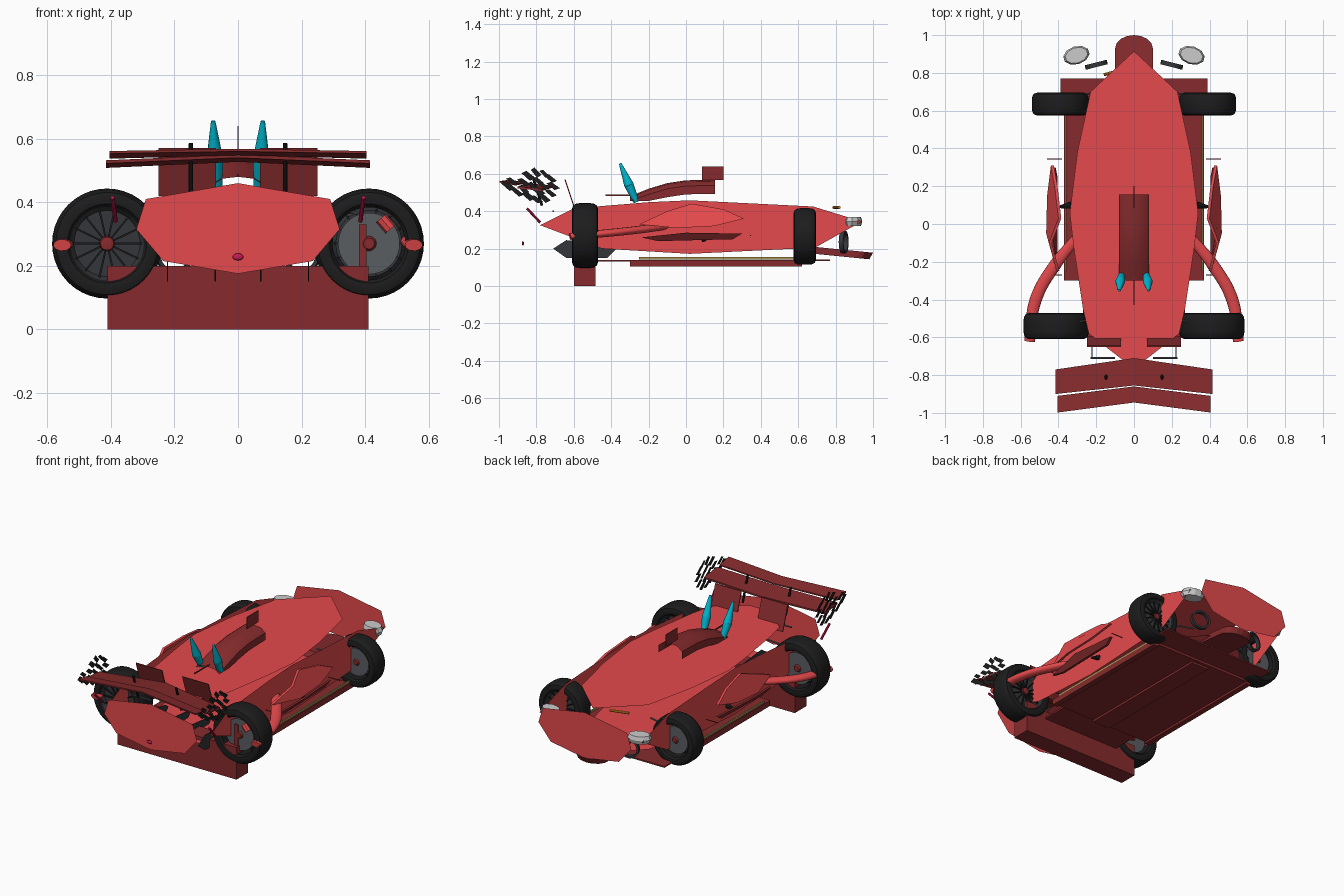
import bpy, bmesh, math, random
from mathutils import Vector, Matrix

if "Cube" in bpy.data.objects:
    bpy.data.objects.remove(bpy.data.objects["Cube"])
random.seed(4)

def material(name, r, g, b):
    m = bpy.data.materials.new(name)
    m.diffuse_color = (r, g, b, 1)
    m.use_nodes = True
    m.node_tree.nodes["Principled BSDF"].inputs["Base Color"].default_value = m.diffuse_color
    return m

RED = material("bright_red", .78, .067, .072)
DARK = material("dark_red", .24, .024, .026)
BLACK = material("black", .012, .012, .013)
CARBON = material("carbon", .035, .037, .042)
STEEL = material("steel", .1, .11, .12)
CYAN = material("cyan", .0, .48, .64)
GOLD = material("gold", .42, .3, .1)
ORANGE = material("orange", .75, .25, .02)
GREY = material("light_grey", .55, .55, .55)
LAMP = material("lamp_red", .6, .01, .08)

def finish(name, bm, mat, mirror=False, smooth=False):
    bmesh.ops.recalc_face_normals(bm, faces=bm.faces)
    me = bpy.data.meshes.new(name)
    bm.to_mesh(me)
    bm.free()
    ob = bpy.data.objects.new(name, me)
    bpy.context.collection.objects.link(ob)
    me.materials.append(mat)
    if mirror:
        ob.modifiers.new("mirror", 'MIRROR')
    if smooth:
        bpy.context.view_layer.objects.active = ob
        ob.select_set(True)
        bpy.ops.object.shade_smooth_by_angle(angle=math.radians(35))
        ob.select_set(False)
    return ob

def prism(name, pts, vec, mat, mirror=False):
    """Polygon, extruded by vec (None leaves a flat sheet)."""
    bm = bmesh.new()
    f = bm.faces.new([bm.verts.new(p) for p in pts])
    if vec:
        r = bmesh.ops.extrude_face_region(bm, geom=[f], use_keep_orig=True)
        bmesh.ops.translate(bm, vec=vec, verts=[v for v in r['geom'] if isinstance(v, bmesh.types.BMVert)])
    return finish(name, bm, mat, mirror)

def box(name, x, y, z, mat, mirror=False):
    return prism(name, [(x[0], y[0], z[0]), (x[1], y[0], z[0]), (x[1], y[1], z[0]), (x[0], y[1], z[0])],
                 (0, 0, z[1] - z[0]), mat, mirror)

def lathe(name, profile, centre, mat, n=40):
    """Spin (radius, offset) pairs about an axis along y."""
    bm = bmesh.new()
    vs = [bm.verts.new((r, a, 0)) for r, a in profile]
    es = [bm.edges.new(p) for p in zip(vs, vs[1:])]
    bmesh.ops.spin(bm, geom=vs + es, cent=(0, 0, 0), axis=(0, 1, 0), angle=2 * math.pi, steps=n)
    bmesh.ops.remove_doubles(bm, verts=bm.verts, dist=1e-5)
    bmesh.ops.translate(bm, vec=centre, verts=bm.verts)
    return finish(name, bm, mat, smooth=True)

def rod(name, a, b, r1, r2, mat, mirror=True, n=8):
    a, b = Vector(a), Vector(b)
    bm = bmesh.new()
    m = Matrix.Translation((a + b) / 2) @ (b - a).to_track_quat('Z', 'Y').to_matrix().to_4x4()
    bmesh.ops.create_cone(bm, cap_ends=True, segments=n, radius1=r1, radius2=r2, depth=(b - a).length, matrix=m)
    return finish(name, bm, mat, mirror, smooth=True)

# Body shell: separate outline sheets standing around the car
half = [(.23, .70), (.30, .38), (.34, .06), (.32, -.12), (.27, -.45), (.24, -.58), (.06, -.72)]
plan = [(0, .915)] + half + [(-x, y) for x, y in half[::-1]]
for name, z in (("body_top", .455), ("body_bottom", .178)):
    prism(name, [(x, y, z) for x, y in plan], None, RED)
side = [(-.78, .325), (-.6, .415), (-.2, .448), (.02, .458), (.68, .425), (.94, .345), (.69, .205), (.02, .172), (-.45, .2)]
prism("body_side", [(.352, y, z) for y, z in side], None, RED, True)
end = [(-.32, .315), (-.29, .41), (0, .46), (.29, .41), (.32, .315), (.235, .215), (0, .175), (-.235, .215)]
for name, y in (("body_front_end", -.86), ("body_back_end", .995)):
    prism(name, [(x, y, z) for x, z in end], None, RED)

# Floor with rails, centre plank and gold edge strip
box("floor", (-.36, .36), (-.3, .62), (.118, .14), DARK)
box("floor_wide_end", (-.39, .39), (.58, .77), (.133, .142), DARK)
box("floor_rail", (.335, .37), (-.3, .62), (.105, .14), DARK, True)
box("centre_plank", (-.06, .06), (-.3, .6), (.105, .118), DARK)
box("gold_strip", (.358, .366), (-.25, .6), (.143, .155), GOLD, True)
box("floor_tail", (-.27, .27), (-.5, -.3), (.13, .14), DARK)
box("low_box", (-.41, .41), (-.6, -.485), (0, .2), DARK)
for x in (.07, .22):
    prism("diffuser_fin", [(x, -.71, .2), (x, -.64, .245), (x, -.4, .22), (x, -.37, .2), (x, -.42, .15), (x, -.64, .15)],
          (.004, 0, 0), CARBON, True)

# Sloping nose slab with rounded tip
tip = [(.1 * math.cos(t), .93 + .07 * math.sin(t)) for t in [i * math.pi / 8 for i in range(9)]]
prism("nose_slab", [(x, y, .212 - .1 * (y - .66)) for x, y in [(-.1, .68), (.1, .68)] + tip], (0, -.02, -.035), DARK)
rod("orange_bar", (-.05, .82, .42), (-.16, .79, .42), .008, .008, ORANGE, False)

# Wheels (turned sideways, axles along y)
for s in (-1, 1):
    for end_name, x, y, z, R, w in (("front", .412, -.54, .27, .173, .07), ("back", .39, .635, .265, .151, .06)):
        c = (s * x, y, z)
        lathe(end_name + "_tyre", [(.66 * R, -.75 * w), (.72 * R, -.95 * w), (.82 * R, -w), (.93 * R, -.9 * w),
              (.98 * R, -.7 * w), (R, -.4 * w), (R, .4 * w), (.98 * R, .7 * w), (.93 * R, .9 * w), (.82 * R, w),
              (.72 * R, .95 * w), (.66 * R, .75 * w), (.66 * R, -.75 * w)], c, BLACK)
        lathe(end_name + "_rim", [(0, s * .5 * w), (.6 * R, s * .5 * w), (.67 * R, s * .8 * w)], c, CARBON)
        lathe(end_name + "_brake_disc", [(0, -s * .45 * w), (.56 * R, -s * .45 * w), (.56 * R, -s * .25 * w),
              (0, -s * .25 * w)], c, STEEL)
        lathe(end_name + "_hub", [(0, s * .75 * w), (.12 * R, s * .7 * w), (.15 * R, s * .4 * w), (.15 * R, -s * .4 * w),
              (.1 * R, -s * .6 * w), (0, -s * .6 * w)], c, DARK, 12)
        bm = bmesh.new()
        for i in range(14):
            m = Matrix.Translation(c) @ Matrix.Rotation(i * math.tau / 14, 4, 'Y') @ \
                Matrix.Translation((.39 * R, s * .55 * w, 0)) @ Matrix.Diagonal((.5 * R, .012, .006, 1))
            bmesh.ops.create_cube(bm, size=1, matrix=m)
        finish(end_name + "_spokes", bm, BLACK)

# Upright and caliper on one front wheel
box("upright_plate", (.38, .405), (-.58, -.55), (.17, .33), DARK)
rod("caliper", (.45, -.585, .35), (.48, -.585, .315), .02, .02, RED, False)

# Rear wing: main plane and flap, chevron in plan
prism("wing_main", [(0, -.71, .527), (.415, -.77, .508), (.415, -.9, .522), (0, -.855, .54)], (0, 0, .01), DARK, True)
prism("wing_flap", [(0, -.86, .548), (.405, -.91, .537), (.405, -.998, .553), (0, -.945, .56)], (0, 0, .008), DARK, True)
rod("wing_strut", (.148, -.77, .43), (.148, -.82, .585), .007, .007, BLACK)
prism("wing_panel", [(.07, -.6, .42), (.25, -.6, .42), (.25, -.65, .57), (.07, -.65, .57)], (0, .006, 0), DARK, True)
rod("tail_bar", (.385, -.78, .34), (.395, -.85, .415), .007, .007, LAMP)

# Broken wing end plates: slivers inside an oval, a few stray ones behind
bm = bmesh.new()
spots = [(-.79 + .1 * q * math.cos(t), .535 + .09 * q * math.sin(t))
         for q, n in ((.3, 4), (.8, 11)) for t in [i * math.tau / n for i in range(n)]]
for y, z in spots + [(-.93, .56), (-.95, .535), (-.9, .5)]:
    l, h = random.uniform(.025, .04), random.uniform(.01, .018)
    pts = [(-l, .014), (-.3 * l, h + .01), (l, -.012), (.2 * l, -h - .01)]
    bm.faces.new([bm.verts.new((.415, y + a, z + b)) for a, b in pts])
finish("end_plate_slivers", bm, BLACK, True)

# Open engine cover arch with thin fins
bm = bmesh.new()
path = [(-.3, .48), (-.2, .52), (-.1, .55), (0, .565), (.155, .568)]
arc = [(-.08, -.075), (-.08, -.03), (-.05, -.006), (0, 0), (.05, -.006), (.08, -.03), (.08, -.075)]
rows = [[bm.verts.new((x, y, max(.455, z + d))) for x, d in arc] for y, z in path]
for a, b in zip(rows, rows[1:]):
    for i in range(6):
        bm.faces.new((a[i], a[i + 1], b[i + 1], b[i]))
finish("engine_cover", bm, DARK, smooth=True)
box("engine_cover_tail", (-.003, .003), (-.43, -.28), (.482, .489), DARK)
box("top_fin", (-.002, .002), (.085, .2), (.568, .64), DARK)

# Cyan spikes
rod("spike_base", (.064, -.265, .45), (.073, -.305, .54), .016, .026, CYAN, n=12)
rod("spike_tip", (.073, -.305, .54), (.078, -.352, .655), .026, .007, CYAN, n=12)

# Side pod blades
prism("pod_blade_upper", [(.41, -.25, .33), (.45, -.1, .4), (.40, .03, .44), (.42, .2, .41), (.44, .31, .36), (.46, .15, .32),
      (.465, -.05, .31)], (-.015, 0, 0), RED, True)
prism("pod_blade_lower", [(.42, -.24, .26), (.455, 0, .285), (.43, .3, .28), (.42, .25, .25), (.42, -.15, .24)],
      (-.015, 0, 0), DARK, True)
rod("side_stub", (.33, .1, .26), (.4, .09, .24), .02, .006, BLACK)
for y, z in ((.345, .27), (-.27, .3)):
    rod("side_pin", (.38, y, z), (.46, y, z), .003, .003, DARK)

# Swept exhaust pipes, flattened
for s in (-1, 1):
    cu = bpy.data.curves.new("exhaust_pipe", 'CURVE')
    cu.dimensions, cu.bevel_depth, cu.bevel_resolution, cu.use_fill_caps = '3D', .032, 3, True
    sp = cu.splines.new('BEZIER')
    pts = [(.3, -.07, .325), (.42, -.22, .305), (.52, -.4, .285), (.553, -.62, .265)]
    sp.bezier_points.add(len(pts) - 1)
    for bp, (x, y, z), r in zip(sp.bezier_points, pts, (.8, 1, 1, .9)):
        bp.co, bp.radius = (s * x, y, z / .65), r
        bp.handle_left_type = bp.handle_right_type = 'AUTO'
    cu.materials.append(RED)
    ob = bpy.data.objects.new("exhaust_pipe", cu)
    ob.scale.z = .65
    bpy.context.collection.objects.link(ob)

# Suspension arms
for a, b in (((.1, -.71, .4), (.23, -.71, .4)), ((.2, -.5, .4), (.4, -.54, .36)), ((.15, .72, .25), (.38, .64, .25)),
             ((.15, .56, .3), (.38, .62, .3))):
    rod("suspension_arm", a, b, .005, .005, STEEL)

# Grey mirrors and dark rings at the back end
bm = bmesh.new()
m = Matrix.Translation((.305, .893, .345)) @ Matrix.Rotation(-.3, 4, 'Z') @ Matrix.Diagonal((.072, .048, 1, 1))
for z, r in ((-.012, .85), (.012, 1)):
    bmesh.ops.create_cone(bm, cap_ends=True, segments=10, radius1=r, radius2=1.85 - r, depth=.024,
                          matrix=m @ Matrix.Translation((0, 0, z)))
finish("mirror_disc", bm, GREY, True)
for s in (-1, 1):
    ring = lathe("dark_ring", [(.048, -.012), (.06, -.012), (.06, .012), (.048, .012), (.048, -.012)], (0, 0, 0), CARBON, 24)
    ring.location = (s * .2, .843, .235)
    ring.rotation_euler = (0, 0, -s * .25)

# Red tail lamp
bm = bmesh.new()
bmesh.ops.create_uvsphere(bm, u_segments=12, v_segments=8, radius=1,
                          matrix=Matrix.Translation((0, -.872, .228)) @ Matrix.Diagonal((.017, .006, .011, 1)))
finish("tail_lamp", bm, LAMP, smooth=True)
